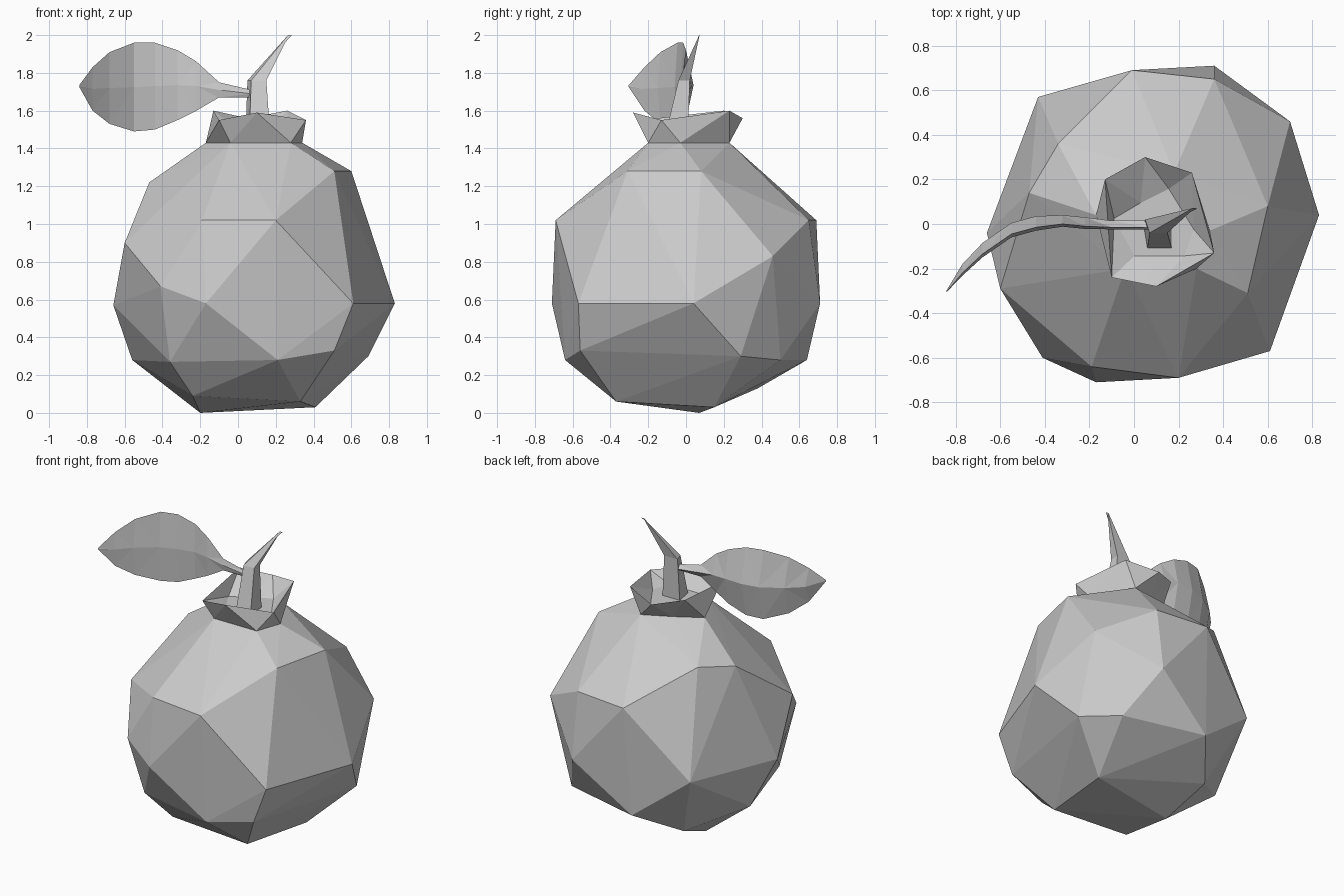
import bpy
import bmesh
from mathutils import Vector

default_cube = bpy.data.objects.get("Cube")
if default_cube:
    bpy.data.objects.remove(default_cube, do_unlink=True)

UNIT = 0.01  # coordinates below are in hundredths

clay = bpy.data.materials.new("plain grey")
clay.use_nodes = True
grey = (0.6, 0.6, 0.6, 1)
clay.diffuse_color = grey
clay.node_tree.nodes["Principled BSDF"].inputs["Base Color"].default_value = grey


def finish(bm, name):
    """Turn a bmesh into a flat shaded object with the grey material."""
    bmesh.ops.recalc_face_normals(bm, faces=bm.faces)
    mesh = bpy.data.meshes.new(name)
    bm.to_mesh(mesh)
    bm.free()
    mesh.materials.append(clay)
    obj = bpy.data.objects.new(name, mesh)
    bpy.context.collection.objects.link(obj)
    return obj


def add_ring(bm, points):
    return [bm.verts.new(Vector(point) * UNIT) for point in points]


def bridge(bm, lower, upper):
    """Join two equal rings with quads."""
    count = len(lower)
    for i in range(count):
        j = (i + 1) % count
        bm.faces.new((lower[i], lower[j], upper[j], upper[i]))


def zigzag(bm, lower, upper):
    """Join two staggered rings with alternating triangles."""
    count = len(lower)
    for i in range(count):
        j = (i + 1) % count
        bm.faces.new((lower[i], upper[j], upper[i]))
        bm.faces.new((lower[i], lower[j], upper[j]))


def loft(name, sections):
    """Skin a chain of equal cross-sections and close both ends."""
    bm = bmesh.new()
    rings = [add_ring(bm, section) for section in sections]
    for lower, upper in zip(rings, rings[1:]):
        bridge(bm, lower, upper)
    bm.faces.new(rings[0])
    bm.faces.new(rings[-1])
    bmesh.ops.remove_doubles(bm, verts=bm.verts, dist=UNIT / 10)
    bmesh.ops.triangulate(bm, faces=bm.faces)
    return finish(bm, name)


# Neck ring shared by the fruit and its crown
neck = [(-4, -20, 143), (28, -20, 143), (34, -3, 143),
        (18, 23, 143), (0, 14, 143), (-17, 4, 143)]

# Fruit body: irregular facets wrapped around a few corner points
base = [(-20, 7, 0), (41, 15, 3), (33, -37, 6), (-24, -36, 9), (-25, 38, 13)]
lower_side = [(-4, 64, 28), (51, 50, 28), (-56, 11, 28), (69, 29, 30),
              (21, -64, 28), (51, -56, 33), (-36, -49, 27)]
belly = [(-17, -71, 58), (61, -57, 58), (83, 4, 58), (36, 71, 58),
         (-43, 57, 58), (-66, -4, 57), (-41, -60, 67)]
shoulder = [(70, 46, 83), (-60, -29, 90), (20, -69, 102), (-19, -64, 102),
            (36, 65, 102), (-1, 69, 102), (-47, 14, 122), (-34, 36, 126),
            (60, 8, 128), (51, -31, 128)]
bm = bmesh.new()
add_ring(bm, base + lower_side + belly + shoulder + neck)
hull = bmesh.ops.convex_hull(bm, input=bm.verts)
loose = {v for v in hull["geom_interior"] if isinstance(v, bmesh.types.BMVert)}
bmesh.ops.delete(bm, geom=list(loose), context="VERTS")
finish(bm, "fruit_body")

# Crown: flared zigzag collar with a sunken centre
rim = [(-10, -24, 155), (10, -28, 159), (36, -13, 155),
       (26, 23, 160), (5, 30, 156), (-13, 20, 160)]
middle = Vector((10, -1, 148))
pit = [middle + Vector((x - middle.x, y - middle.y, 0)) * 0.7 for x, y, z in neck]
bm = bmesh.new()
neck_ring, rim_ring, pit_ring = (add_ring(bm, r) for r in (neck, rim, pit))
zigzag(bm, neck_ring, rim_ring)
zigzag(bm, pit_ring, rim_ring)
bm.faces.new(pit_ring)
finish(bm, "crown_collar")


# Stem: four-sided, leaning back, then bending to a sharp tip
def stem_section(left, right, front, back, z):
    return [(left, back, z), (left + 2, front, z),
            (right, front, z), (right, back, z)]


loft("stem", [stem_section(4, 17, -11, 1, 147),
              stem_section(5, 15, -4, 2, 176),
              stem_section(26.5, 27, 7, 7.2, 200)])


# Leaf: thin blade on a stalk, curling forward towards its point
def leaf_section(x, y, top, bottom, half):
    mid = (top + bottom) / 2
    return [(x, y - half, top), (x, y + half, mid),
            (x, y - half, bottom), (x, y - half * 1.6, mid)]


leaf_stations = [(7, 0, 171, 167, 1.5), (-10, 0, 175, 167, 1.5),
                 (-22, 1, 186, 160, 2), (-32, 2, 192, 155, 2),
                 (-44, 1, 196, 150, 2.5), (-55, -2, 196, 149, 2.5),
                 (-68, -11, 191, 153, 2.5), (-77, -20, 183, 160, 2),
                 (-84, -30, 173.5, 172.5, 0.3)]
loft("leaf", [leaf_section(*station) for station in leaf_stations])
